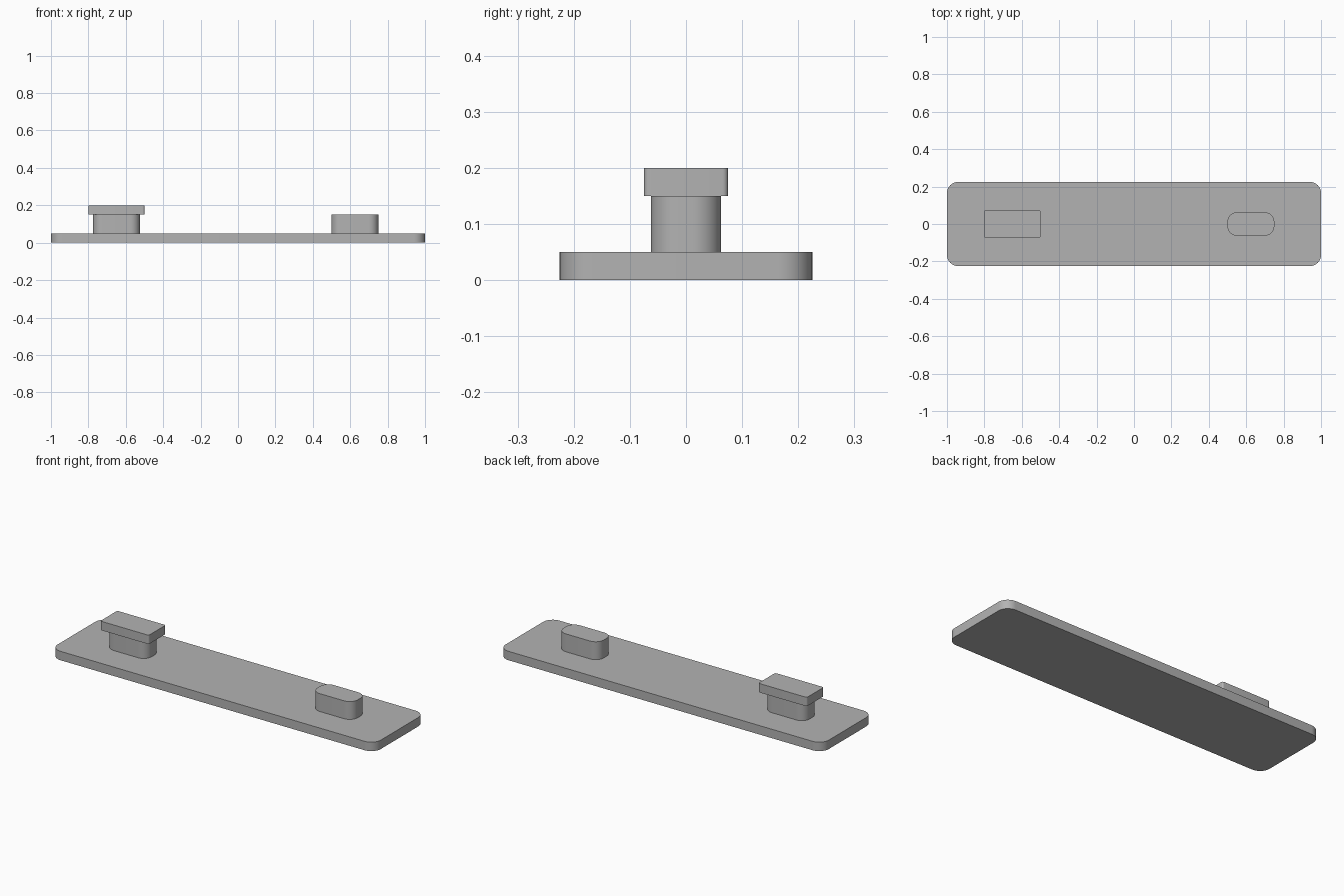
import bpy
import bmesh
from math import cos, sin, pi

default = bpy.data.objects.get("Cube")
if default:
    bpy.data.objects.remove(default, do_unlink=True)

# Single plain grey for every part
GREY = (0.45, 0.45, 0.45, 1)
grey = bpy.data.materials.new("plain_grey")
grey.use_nodes = True
grey.diffuse_color = GREY
grey.node_tree.nodes["Principled BSDF"].inputs["Base Color"].default_value = GREY


def rounded_slab(name, x, half_x, half_y, z0, z1, radius, steps=12):
    """Upright prism with a rounded rectangle outline."""
    bm = bmesh.new()
    outline = []
    corners = ((1, 1), (-1, 1), (-1, -1), (1, -1))
    for quarter, (sx, sy) in enumerate(corners):
        for i in range(steps + 1):
            a = (quarter + i / steps) * pi / 2
            outline.append(bm.verts.new((x + sx * (half_x - radius) + radius * cos(a),
                                         sy * (half_y - radius) + radius * sin(a), z0)))
    base = bm.faces.new(outline)
    top = bmesh.ops.extrude_face_region(bm, geom=[base])["geom"]
    bmesh.ops.translate(bm, vec=(0, 0, z1 - z0),
                        verts=[g for g in top if isinstance(g, bmesh.types.BMVert)])
    bmesh.ops.recalc_face_normals(bm, faces=bm.faces)
    mesh = bpy.data.meshes.new(name)
    bm.to_mesh(mesh)
    bm.free()
    mesh.materials.append(grey)
    obj = bpy.data.objects.new(name, mesh)
    bpy.context.collection.objects.link(obj)
    bpy.ops.object.select_all(action="DESELECT")
    obj.select_set(True)
    bpy.context.view_layer.objects.active = obj
    bpy.ops.object.shade_smooth_by_angle()
    return obj


# Long flat plate
rounded_slab("base_plate", 0, 1, 0.225, 0, 0.05, 0.06)

# Two matching posts
for name, x in (("right_post", -0.65), ("left_post", 0.625)):
    rounded_slab(name, x, 0.125, 0.0625, 0.05, 0.15, 0.05)

# Overhanging cap on the right post
rounded_slab("right_post_cap", -0.65, 0.15, 0.075, 0.15, 0.2, 0.01, steps=6)
